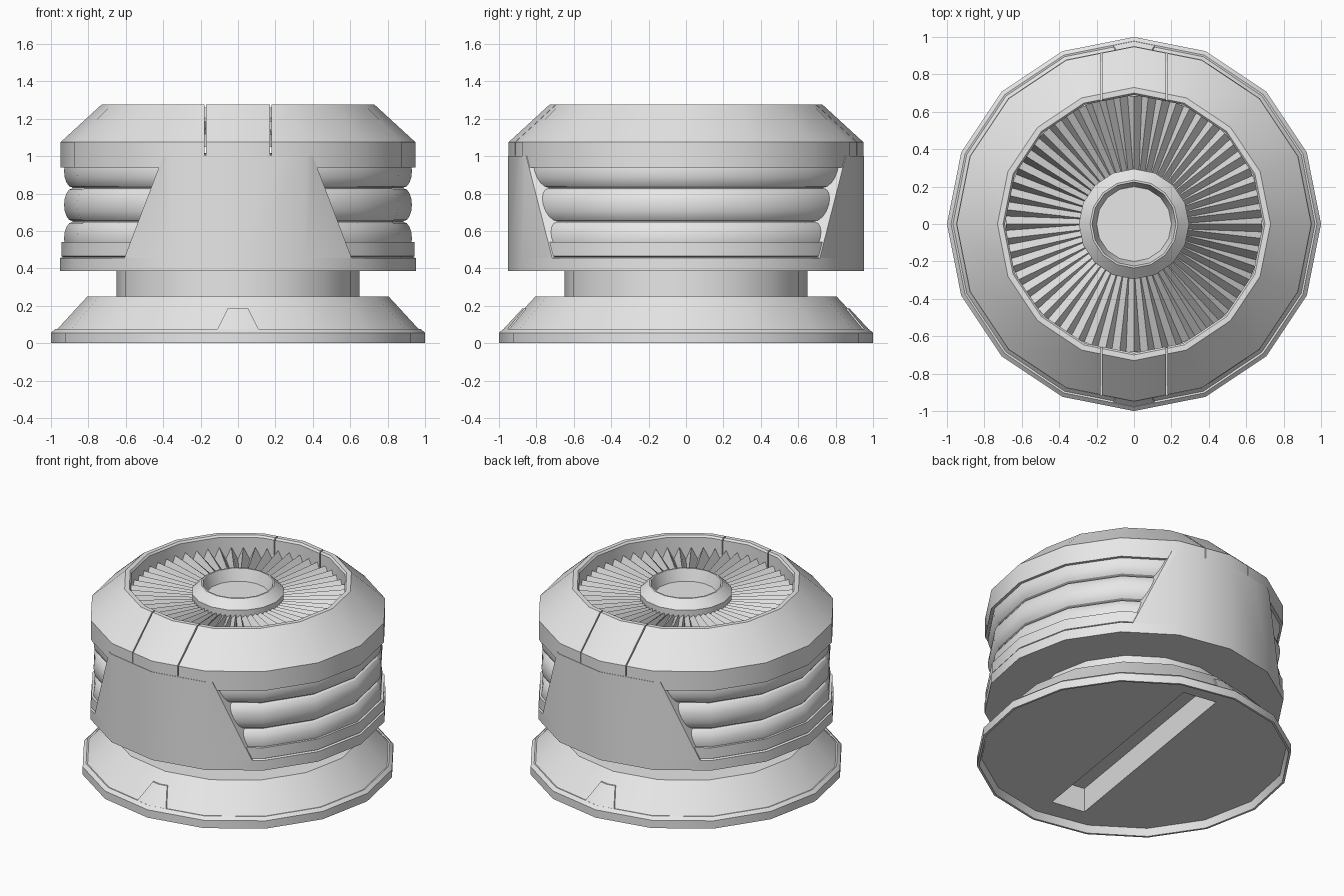
import bpy, bmesh, math
from mathutils import Matrix

SIDES = 16

if "Cube" in bpy.data.objects:
    bpy.data.objects.remove(bpy.data.objects["Cube"], do_unlink=True)

grey = bpy.data.materials.new("light_grey")
grey.use_nodes = True
grey.diffuse_color = (0.8, 0.8, 0.8, 1)
grey.node_tree.nodes["Principled BSDF"].inputs["Base Color"].default_value = (0.8, 0.8, 0.8, 1)


def finish(name, bm):
    bmesh.ops.recalc_face_normals(bm, faces=bm.faces)
    mesh = bpy.data.meshes.new(name)
    bm.to_mesh(mesh)
    bm.free()
    mesh.materials.append(grey)
    obj = bpy.data.objects.new(name, mesh)
    bpy.context.collection.objects.link(obj)
    return obj


def lathe(name, profile):
    """Revolve a closed (radius, height) outline around z."""
    bm = bmesh.new()
    rings = []
    for r, z in profile:
        if r == 0:
            rings.append([bm.verts.new((0, 0, z))] * SIDES)
        else:
            rings.append([bm.verts.new((r * math.cos(a), r * math.sin(a), z))
                          for a in (math.tau * i / SIDES for i in range(SIDES))])
    for low, high in zip(rings, rings[1:] + rings[:1]):
        for i in range(SIDES):
            j = (i + 1) % SIDES
            corners = list(dict.fromkeys((low[i], low[j], high[j], high[i])))
            if len(corners) > 2:
                bm.faces.new(corners)
    return finish(name, bm)


def prism(name, outline):
    """Extrude an (x, z) outline through the whole depth."""
    bm = bmesh.new()
    face = bm.faces.new([bm.verts.new((x, -1.5, z)) for x, z in outline])
    out = bmesh.ops.extrude_face_region(bm, geom=[face])
    verts = [v for v in out["geom"] if isinstance(v, bmesh.types.BMVert)]
    bmesh.ops.translate(bm, verts=verts, vec=(0, 3, 0))
    return finish(name, bm)


def box(name, size, matrix):
    bm = bmesh.new()
    bmesh.ops.create_cube(bm, size=1, matrix=matrix @ Matrix.Diagonal((*size, 1)))
    return finish(name, bm)


def activate(obj):
    bpy.ops.object.select_all(action='DESELECT')
    obj.select_set(True)
    bpy.context.view_layer.objects.active = obj


def cut(obj, cutter, operation):
    mod = obj.modifiers.new("cut", 'BOOLEAN')
    mod.operation = operation
    mod.solver = 'EXACT'
    mod.object = cutter
    activate(obj)
    bpy.ops.object.modifier_apply(modifier=mod.name)
    bpy.data.objects.remove(cutter, do_unlink=True)


def trapezoid(bottom, top, z0, z1):
    return [(-bottom, z0), (bottom, z0), (top, z1), (-top, z1)]


# Flared foot with a recessed underside and a slot
base = lathe("base", [(0, 0.05), (0.97, 0.05), (0.985, 0), (1, 0), (1, 0.055),
                      (0.978, 0.075), (0.968, 0.073), (0.805, 0.25), (0, 0.25)])
turn = Matrix.Translation((0, 0, 0.12)) @ Matrix.Rotation(math.radians(-9), 4, 'Z')
cut(base, box("slot_cutter", (0.24, 1.62, 0.2), turn), 'DIFFERENCE')

# Raised tabs on the foot, front and back
tabs = lathe("base_tabs", [(0.9, 0.06), (0.99, 0.06), (0.815, 0.25), (0.75, 0.25)])
cut(tabs, prism("tab_cutter", trapezoid(0.115, 0.055, 0.065, 0.185)), 'INTERSECT')

neck = lathe("neck", [(0, 0.24), (0.65, 0.24), (0.65, 0.4), (0, 0.4)])

# Body ring with a step
lower_ring = lathe("lower_ring", [(0, 0.385), (0.951, 0.385), (0.951, 0.455), (0.935, 0.46),
                                  (0.944, 0.465), (0.944, 0.54), (0, 0.54)])

# Three stacked bulging bands
bands = [(0, 0.47)]
for centre in (0.56, 0.74, 0.92):
    for k in range(9):
        t = math.pi * (k / 8 - 0.5)
        bands.append((0.885 + 0.045 * math.cos(t), centre + 0.088 * math.sin(t)))
bands.append((0, 1.02))
bellows = lathe("bellows", bands)

# Curved trapezoid panels, front and back
panels = lathe("side_panels", [(0.8, 0.455), (0.951, 0.455), (0.951, 1.0), (0.8, 1.0)])
cut(panels, prism("panel_cutter", trapezoid(0.61, 0.4, 0.45, 1.0)), 'INTERSECT')

# Top cap with an open well and two seams
cap = lathe("cap", [(0, 0.94), (0.948, 0.94), (0.948, 1.075), (0.73, 1.275),
                    (0.7, 1.275), (0.69, 1.262), (0.69, 1.08), (0, 1.08)])
for x in (-0.175, 0.175):
    seam = box("seam_cutter", (0.008, 3, 0.4), Matrix.Translation((x, 0, 1.203)))
    cut(cap, seam, 'DIFFERENCE')

# Hub with a dished centre
hub = lathe("hub", [(0, 1.05), (0.29, 1.05), (0.295, 1.205), (0.235, 1.26),
                    (0.225, 1.26), (0.2, 1.18), (0, 1.18)])

for obj in (base, tabs, neck, lower_ring, bellows, panels, cap, hub):
    activate(obj)
    bpy.ops.object.shade_smooth_by_angle(angle=math.radians(29))

# Sawtooth fan blades around the hub
BLADES = 56
bm = bmesh.new()
columns = []
for i in range(BLADES):
    for inner_shift, outer_shift, inner_z, outer_z in ((0, 0, 1.17, 1.195), (0.12, 0.45, 1.15, 1.11)):
        column = []
        for r, shift, z in ((0.27, inner_shift, inner_z), (0.685, outer_shift, outer_z)):
            a = math.tau * (i + shift) / BLADES
            column.append(bm.verts.new((r * math.cos(a), r * math.sin(a), z)))
        columns.append(column)
for (a, b), (c, d) in zip(columns, columns[1:] + columns[:1]):
    bm.faces.new((a, b, d, c))
finish("fan_blades", bm)
